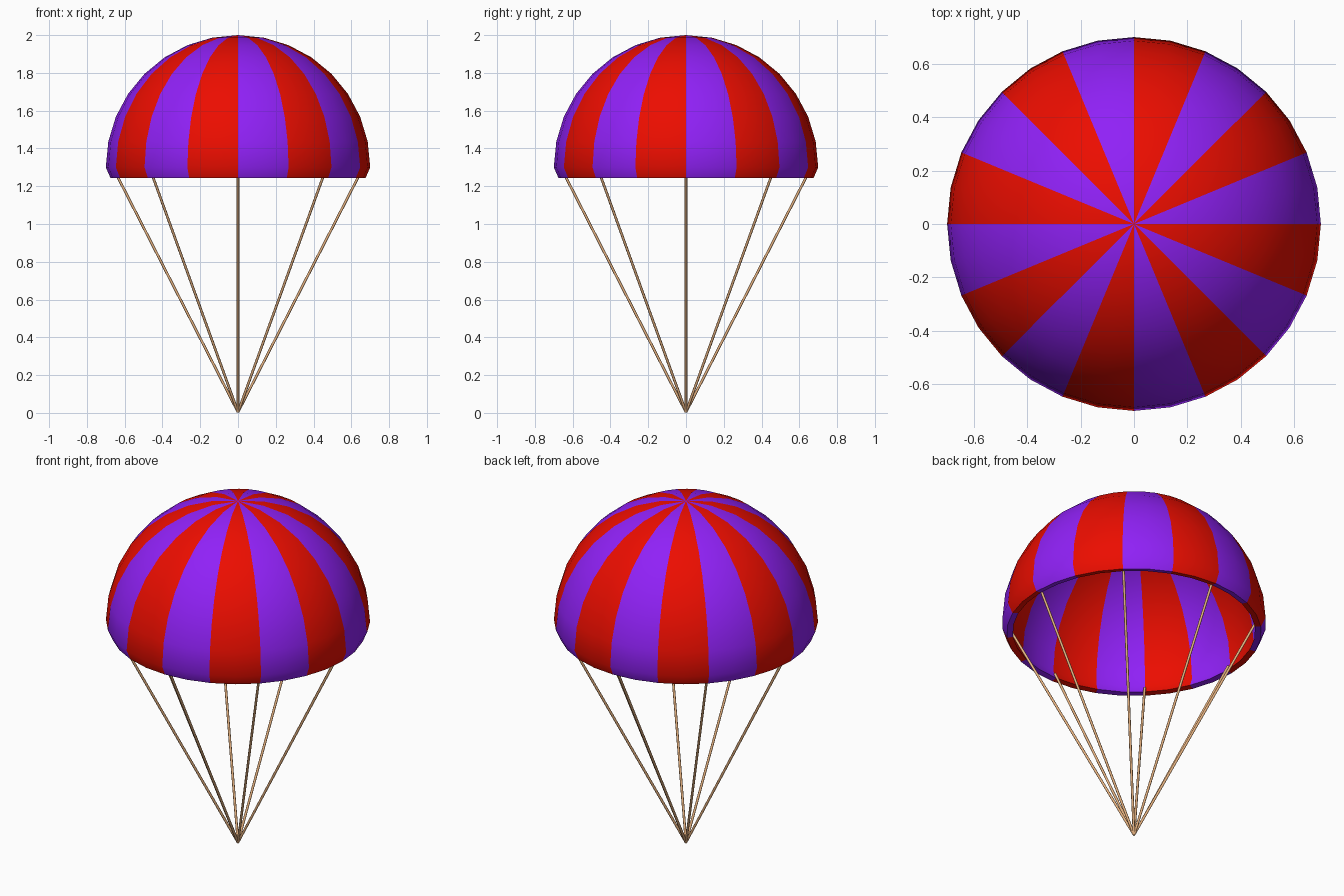
import bpy, bmesh
from math import sin, cos, pi, radians
from mathutils import Vector

if "Cube" in bpy.data.objects:
    bpy.data.objects.remove(bpy.data.objects["Cube"])

SEGS, RADIUS, CENTRE, THICK = 32, 0.70, 1.30, 0.035


def material(name, rgb):
    m = bpy.data.materials.new(name)
    m.diffuse_color = (*rgb, 1)
    m.use_nodes = True
    m.node_tree.nodes["Principled BSDF"].inputs["Base Color"].default_value = m.diffuse_color
    return m


purple = material("purple_cloth", (0.28, 0.015, 0.93))
red = material("red_cloth", (0.84, 0.004, 0.0))
tan = material("cord_tan", (0.80, 0.45, 0.22))


def finish(name, bm, mats, angle):
    me = bpy.data.meshes.new(name)
    bm.to_mesh(me)
    bm.free()
    ob = bpy.data.objects.new(name, me)
    bpy.context.collection.objects.link(ob)
    for m in mats:
        me.materials.append(m)
    bpy.ops.object.select_all(action='DESELECT')
    ob.select_set(True)
    bpy.context.view_layer.objects.active = ob
    bpy.ops.object.shade_smooth_by_angle(angle=radians(angle))
    return ob


# canopy: outer dome, tucked-in hem, inner dome
def arc(r, n=8):
    return [(r * sin(i * pi / 2 / n), CENTRE + r * cos(i * pi / 2 / n)) for i in range(n + 1)]


profile = arc(RADIUS) + [(0.675, 1.243), (0.643, 1.248)] + arc(RADIUS - THICK)[::-1]
bm = bmesh.new()
rings = []
for r, z in profile:
    if r < 1e-6:
        rings.append([bm.verts.new((0, 0, z))] * SEGS)
    else:
        rings.append([bm.verts.new((r * cos(2 * pi * s / SEGS), r * sin(2 * pi * s / SEGS), z))
                      for s in range(SEGS)])
for a, b in zip(rings, rings[1:]):
    for s in range(SEGS):
        t = (s + 1) % SEGS
        corners = list(dict.fromkeys([a[s], b[s], b[t], a[t]]))
        face = bm.faces.new(corners)
        face.material_index = (s // 2) % 2      # two segments per stripe
bmesh.ops.recalc_face_normals(bm, faces=bm.faces)
finish("canopy", bm, [purple, red], 35)

# suspension cords: from the hem down to one point
for i in range(8):
    a = i * pi / 4
    low = Vector((0, 0, 0.004))
    high = Vector((0.650 * cos(a), 0.650 * sin(a), 1.275))
    d = high - low
    bm = bmesh.new()
    bmesh.ops.create_cone(bm, cap_ends=True, segments=8, radius1=0.007, radius2=0.007, depth=d.length)
    bm.transform(d.to_track_quat('Z', 'Y').to_matrix().to_4x4())
    bmesh.ops.translate(bm, verts=bm.verts, vec=(low + high) / 2)
    finish(f"cord_{i + 1}", bm, [tan], 50)
